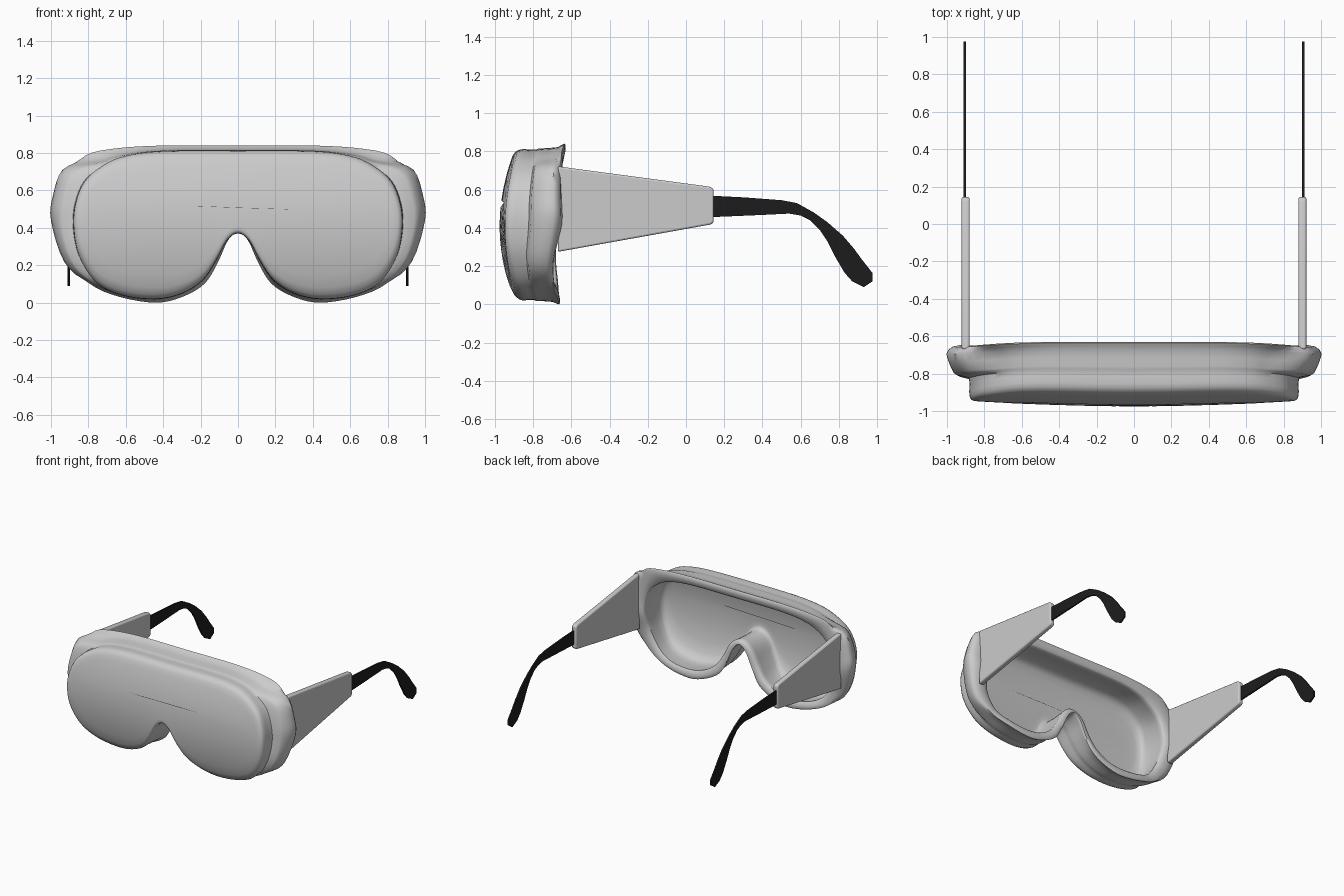
import bpy, bmesh, math
from mathutils import Vector

if "Cube" in bpy.data.objects:
    bpy.data.objects.remove(bpy.data.objects["Cube"])

# half outlines, top centre -> side -> nose: lens edge (x, z) and rear flange (x, z, y)
LENS = [(0, .812), (.4, .81), (.6, .785), (.72, .735), (.82, .65), (.87, .53), (.88, .40),
        (.85, .25), (.76, .11), (.62, .04), (.44, .02), (.30, .05), (.19, .12),
        (.12, .22), (.06, .33), (0, .37)]
FLANGE = [(0, .84, -.63), (.4, .84, -.63), (.65, .825, -.635), (.82, .79, -.645),
          (.94, .71, -.65), (.99, .57, -.65), (1.0, .44, -.65), (.93, .22, -.69),
          (.80, .10, -.69), (.63, .03, -.665), (.44, .0, -.66), (.30, .03, -.665),
          (.18, .10, -.67), (.11, .21, -.68), (.055, .33, -.68), (0, .38, -.68)]


def closed_curve(half, steps=4):
    """Mirror a half outline and smooth it with a Catmull-Rom curve."""
    pts = [Vector(p) for p in half]
    for p in half[-2:0:-1]:
        pts.append(Vector((-p[0],) + tuple(p[1:])))
    out, n = [], len(pts)
    for i in range(n):
        a, b, c, d = (pts[(i + k) % n] for k in (-1, 0, 1, 2))
        for j in range(steps):
            t = j / steps
            out.append(.5 * (2 * b + (c - a) * t + (2 * a - 5 * b + 4 * c - d) * t * t
                             + (3 * b - a - 3 * c + d) * t ** 3))
    return out


lens, flange = closed_curve(LENS), closed_curve(FLANGE)
N = len(lens)


def inward(i):
    d = lens[(i + 1) % N] - lens[i - 1]
    return Vector((d.y, -d.x)).normalized()


def face_y(x, z):
    return -.975 + .08 * ((z - .41) / .4) ** 2 + .03 * (x / .88) ** 2


def smooth(a, b, v):
    t = max(0, min(1, (v - a) / (b - a)))
    return t * t * (3 - 2 * t)


def face_ring(t, inset, dy):
    """Ring on the domed lens, shrunk towards a horizontal spine."""
    ring = []
    for i in range(N):
        p = lens[i] + inward(i) * inset
        x, z = p.x * (1 - .25 * t), p.y + (.52 - p.y) * t
        ring.append((x, face_y(x, z) + dy, z))
    return ring


def wall_ring(w_top, w_side, inset, s):
    """Ring between lens edge (s=0) and flange (s=1), with a separate side bulge."""
    ring = []
    for i in range(N):
        f, b = lens[i], flange[i]
        w = w_top + (w_side - w_top) * smooth(.68, .83, abs(f.x))
        p = f.lerp(Vector((b.x, b.y)), w) + inward(i) * inset
        y0 = face_y(f.x, f.y)
        ring.append((p.x, y0 + s * (b.z - y0), p.y))
    return ring


def finish(name, bm, angle=40):
    bmesh.ops.recalc_face_normals(bm, faces=bm.faces)
    me = bpy.data.meshes.new(name)
    bm.to_mesh(me)
    bm.free()
    ob = bpy.data.objects.new(name, me)
    bpy.context.collection.objects.link(ob)
    bpy.ops.object.select_all(action='DESELECT')
    ob.select_set(True)
    bpy.context.view_layer.objects.active = ob
    bpy.ops.object.shade_smooth_by_angle(angle=math.radians(angle))
    return ob


# goggle shell: lens, wall, side bulge, flange, rim, hollow inside
rings = [face_ring(t, 0, 0) for t in (.92, .7, .45, .25, .12)]
rings += [face_ring(.05, 0, .006), face_ring(.015, 0, .02)]
rings += [wall_ring(*r) for r in (
    (0, 0, 0, .16), (0, 0, .003, .30), (0, .04, .003, .41), (.05, .5, 0, .45),
    (.1, .68, 0, .50), (.2, .88, 0, .68), (.35, 1, 0, .84), (.75, .9, 0, .92),
    (1, .7, 0, .975), (.9, .4, .004, 1), (.5, .2, .018, 1.0), (0, 0, .035, .975),
    (0, 0, .045, .93), (0, 0, .04, .8), (0, 0, .035, .5), (0, 0, .035, .26))]
rings += [face_ring(t, .035, dy) for t, dy in
          ((.03, .05), (.12, .035), (.3, .03), (.6, .03), (.92, .03))]

bm = bmesh.new()
loops = [[bm.verts.new(p) for p in r] for r in rings]
for a, b in zip(loops, loops[1:]):
    for i in range(N):
        j = (i + 1) % N
        bm.faces.new((a[i], a[j], b[j], b[i]))
bm.faces.new(loops[0])
bm.faces.new(loops[-1])
finish("goggle_shell", bm, 50)

black = bpy.data.materials.new("black_plastic")
black.diffuse_color = (.012, .012, .012, 1)
black.use_nodes = True
black.node_tree.nodes["Principled BSDF"].inputs["Base Color"].default_value = black.diffuse_color

# side profiles (y, z)
PLATE = [(-.67, .275), (-.67, .722), (.13, .615), (.145, .60), (.145, .43), (.13, .418)]
TEMPLE = [(.10, .57), (.3, .56), (.5, .545), (.58, .53), (.67, .48), (.74, .43), (.82, .36),
          (.88, .29), (.92, .235), (.975, .165), (.975, .12), (.93, .09), (.87, .12),
          (.83, .165), (.78, .25), (.74, .33), (.70, .39), (.65, .44), (.60, .465),
          (.54, .475), (.4, .468), (.10, .455)]


def side_plate(name, profile, x, thick, bevel):
    bm = bmesh.new()
    face = bm.faces.new([bm.verts.new((x - thick / 2, y, z)) for y, z in profile])
    ext = bmesh.ops.extrude_face_region(bm, geom=[face])
    bmesh.ops.translate(bm, vec=(thick, 0, 0),
                        verts=[v for v in ext["geom"] if isinstance(v, bmesh.types.BMVert)])
    ob = finish(name, bm)
    if bevel:
        m = ob.modifiers.new("rounded_edges", 'BEVEL')
        m.width, m.segments = bevel, 3
    m = ob.modifiers.new("other_side", 'MIRROR')
    m.use_axis = (True, False, False)
    return ob


# arms on both sides
side_plate("side_arm", PLATE, .90, .042, .01)
side_plate("ear_temple", TEMPLE, .905, .012, 0).data.materials.append(black)
